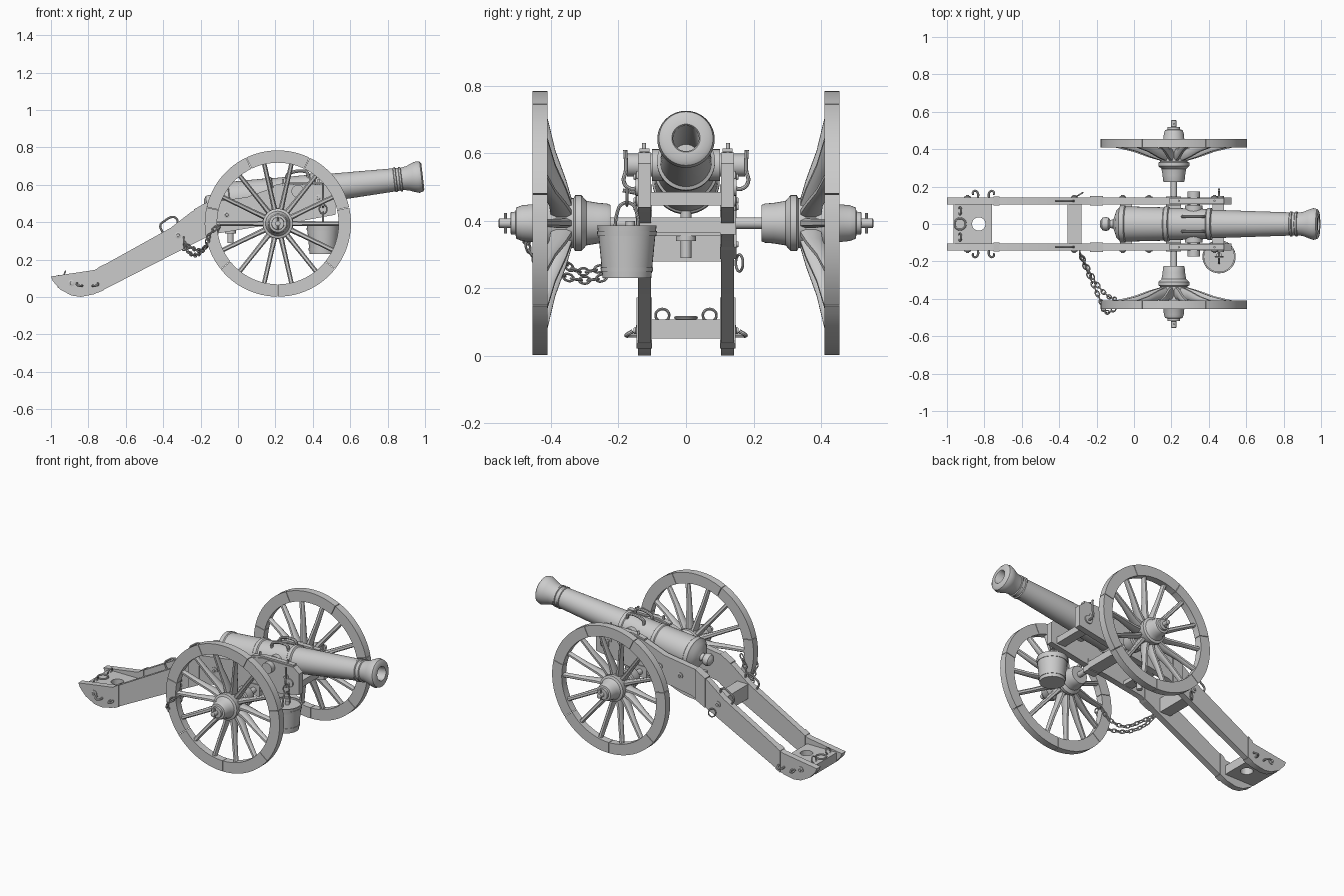
import bpy, bmesh, math
from math import pi, cos, sin, radians
from mathutils import Vector, Matrix

if "Cube" in bpy.data.objects:
    bpy.data.objects.remove(bpy.data.objects["Cube"])


def finish(name, bm):
    bmesh.ops.remove_doubles(bm, verts=bm.verts, dist=1e-5)
    bmesh.ops.recalc_face_normals(bm, faces=bm.faces)
    me = bpy.data.meshes.new(name)
    bm.to_mesh(me)
    bm.free()
    ob = bpy.data.objects.new(name, me)
    bpy.context.collection.objects.link(ob)
    return ob


def lathe(name, prof, origin, axis, segs=40, arcs=((0, 2 * pi),), closed=False):
    """Turn (distance along axis, radius) points about an axis."""
    bm = bmesh.new()
    rot = Vector(axis).to_track_quat('Z', 'Y')
    for a0, a1 in arcs:
        rings = []
        for i in range(segs + 1):
            a = a0 + (a1 - a0) * i / segs
            rings.append([bm.verts.new(Vector(origin) + rot @ Vector((r * cos(a), r * sin(a), t)))
                          for t, r in prof])
        n = len(prof)
        for p, q in zip(rings, rings[1:]):
            for j in range(n if closed else n - 1):
                k = (j + 1) % n
                bm.faces.new((p[j], p[k], q[k], q[j]))
        if closed:
            bm.faces.new(rings[0])
            bm.faces.new(rings[-1])
    bmesh.ops.dissolve_degenerate(bm, edges=bm.edges, dist=1e-6)
    return finish(name, bm)


def rod(name, a, b, r, segs=20):
    a, b = Vector(a), Vector(b)
    d = (b - a).length
    return lathe(name, [(0, 0), (0, r), (d, r), (d, 0)], a, b - a, segs)


def plate(name, pts, y0, y1):
    """Extrude an x-z outline between two y values."""
    bm = bmesh.new()
    f = bm.faces.new([bm.verts.new((x, y0, z)) for x, z in pts])
    ext = bmesh.ops.extrude_face_region(bm, geom=[f])
    bmesh.ops.translate(bm, vec=(0, y1 - y0, 0),
                        verts=[v for v in ext['geom'] if isinstance(v, bmesh.types.BMVert)])
    return finish(name, bm)


def box(name, x0, x1, y0, y1, z0, z1):
    return plate(name, [(x0, z0), (x1, z0), (x1, z1), (x0, z1)], y0, y1)


def tube(name, pts, r, cyclic=False):
    """Round bar bent along a smooth path."""
    cu = bpy.data.curves.new(name, 'CURVE')
    cu.dimensions, cu.bevel_depth, cu.bevel_resolution = '3D', r, 2
    cu.resolution_u, cu.use_fill_caps = 5, True
    sp = cu.splines.new('BEZIER')
    sp.bezier_points.add(len(pts) - 1)
    sp.use_cyclic_u = cyclic
    for bp, p in zip(sp.bezier_points, pts):
        bp.co = p
        bp.handle_left_type = bp.handle_right_type = 'AUTO'
    tmp = bpy.data.objects.new(name + "_path", cu)
    bpy.context.collection.objects.link(tmp)
    me = bpy.data.meshes.new_from_object(tmp.evaluated_get(bpy.context.evaluated_depsgraph_get()))
    bpy.data.objects.remove(tmp)
    ob = bpy.data.objects.new(name, me)
    bpy.context.collection.objects.link(ob)
    return ob


def ring(name, c, u, v, ru, rv, r):
    c, u, v = Vector(c), Vector(u).normalized(), Vector(v).normalized()
    return tube(name, [c + u * ru * cos(i * pi / 4) + v * rv * sin(i * pi / 4) for i in range(8)], r, True)


# Barrel: turned, hollow, tilted up, with trunnions and lifting handles
P, tilt = Vector((.32, 0, .565)), radians(6.8)
D, U = Vector((cos(tilt), 0, sin(tilt))), Vector((-sin(tilt), 0, cos(tilt)))
lathe("barrel", [(.2, 0), (.2, .038), (.667, .038), (.673, .042), (.673, .068), (.665, .08), (.645, .085),
                 (.62, .077), (.59, .065), (.56, .06), (.557, .066), (.548, .066), (.545, .061), (.532, .061),
                 (.529, .067), (.52, .067), (.517, .062), (.1, .076), (.095, .086), (.075, .086), (.07, .081),
                 (-.13, .086), (-.135, .094), (-.155, .094), (-.16, .089), (-.365, .094), (-.37, .1),
                 (-.395, .1), (-.4, .09), (-.415, .075), (-.425, .045), (-.433, .024), (-.45, .022),
                 (-.458, .033), (-.475, .038), (-.492, .033), (-.503, .018), (-.506, 0)], P, D, 56)
rod("trunnions", P + Vector((0, -.175, 0)), P + Vector((0, .175, 0)), .034, 28)
for s in (-1, 1):
    rod("trunnion_shoulder", P + Vector((0, s * .06, 0)), P + Vector((0, s * .1, 0)), .047, 28)
    tube("barrel_handle", [P + D * t + U * h + Vector((0, s * .04, 0)) for t, h in
                           [(-.05, .065), (-.045, .095), (-.01, .106), (.03, .106), (.06, .095), (.065, .06)]], .009)

# Carriage cheeks and their ironwork
cheek = [(-1, .11), (-.765, .145), (-.36, .37), (-.25, .455), (-.16, .505), (.05, .535), (.2, .59), (.27, .603),
         (.48, .603), (.52, .57), (.52, .44), (.3, .4), (.1, .375), (-.14, .335), (-.71, .043), (-.77, .015),
         (-.84, .001), (-.89, .008), (-.95, .04), (-.99, .085)]
for s in (-1, 1):
    plate("cheek", cheek, s * .104, s * .142)
    plate("cap_square", [(.19, .586), (.265, .604), (.48, .604), (.48, .614), (.262, .614), (.19, .597)],
          s * .108, s * .138)
    for x in (.24, .43):
        rod("cap_pin", (x, s * .124, .55), (x, s * .124, .63), .006, 12)
    plate("cheek_strap", [(-.235, .287), (-.165, .322), (-.165, .508), (-.235, .469)], s * .1, s * .149)
    plate("trail_strap", [(-.75, .022), (-.72, .036), (-.72, .173), (-.75, .156)], s * .1, s * .147)
    plate("axle_strap", [(.17, .36), (.25, .36), (.25, .43), (.17, .43)], s * .1, s * .148)
    tube("trail_handle", [(-.4, s * .123, .34), (-.415, s * .123, .385), (-.395, s * .123, .405),
                          (-.35, s * .123, .428), (-.33, s * .123, .42), (-.32, s * .123, .385)], .006)
    for x, z in ((-.32, .33), (-.89, .075), (-.06, .44), (.08, .46), (.43, .53)):
        lathe("bolt_head", [(0, 0), (0, .018), (.006, .018), (.008, .009), (.014, .008), (.014, 0)],
              (x, s * .141, z), (0, s, 0), 16)
    # trail side hooks
    for x in (-.835, -.775):
        d = -1 if x < -.8 else 1
        tube("trail_hook", [(x, s * .135, .06), (x, s * .165, .06), (x + d * .012, s * .177, .06),
                            (x + d * .025, s * .172, .065), (x + d * .026, s * .158, .073)], .006)
    # upright drag hooks near the front
    tube("drag_hook", [(.455, s * .135, .5), (.455, s * .165, .495), (.455, s * .184, .515), (.455, s * .178, .55),
                       (.455, s * .18, .61)], .006)
    rod("drag_hook_plate", (.455, s * .141, .5), (.455, s * .149, .5), .026, 20)
    ring("trail_ring", (-.93, s * .07, .12), (0, 1, 0), (.4, 0, 1), .02, .02, .004)
ring("cheek_ring", (-.29, .158, .275), (.5, .3, 0), (0, 0, 1), .02, .025, .004)

# Cross pieces between the cheeks
box("middle_transom", -.355, -.28, -.106, .106, .28, .37)
box("axle_bed", .17, .25, -.106, .106, .365, .41)
box("front_transom", .42, .48, -.106, .106, .445, .485)
box("screw_bar", -.075, -.01, -.106, .106, .355, .38)
rod("elevating_screw", (-.04, 0, .29), (-.04, 0, .43), .016)
rod("screw_collar", (-.04, 0, .34), (-.04, 0, .357), .03)
transom = box("trail_transom", -.965, -.76, -.106, .106, .052, .108)
cutter = rod("pintle_hole_cutter", (-.83, 0, 0), (-.83, 0, .2), .036, 32)
cutter.hide_render = True
cutter.hide_set(True)
mod = transom.modifiers.new("pintle_hole", 'BOOLEAN')
mod.object, mod.operation, mod.solver = cutter, 'DIFFERENCE', 'EXACT'
ring("lunette_ring", (-.93, 0, .113), (1, 0, 0), (0, 1, 0), .03, .03, .005)

# Axle and dished wheels: seven felloes, fourteen spokes
W = Vector((.213, 0, .393))
rod("axle", W + Vector((0, -.25, 0)), W + Vector((0, .25, 0)), .017)
for s in (-1, 1):
    hub = [(.224, 0), (.224, .054), (.234, .058), (.26, .06), (.295, .066), (.31, .083), (.328, .083), (.333, .074),
           (.4, .076), (.41, .08), (.43, .08), (.435, .066), (.455, .056), (.485, .053), (.503, .046), (.505, .034),
           (.519, .033), (.52, .014), (.553, .014), (.555, .011), (.555, 0)]
    lathe("hub", hub, W, (0, s, 0), 36)
    rod("linch_pin", W + Vector((0, s * .535, -.03)), W + Vector((0, s * .535, .03)), .005, 10)
    step, gap = 2 * pi / 7, .004
    base = pi / 2  # the seam of the first felloe sits at the ground
    q = Vector((0, s, 0)).to_track_quat('Z', 'Y').inverted() @ Vector((0, 0, -1))
    base = math.atan2(q.y, q.x)
    lathe("wheel_rim", [(.41, .325), (.41, .391), (.454, .391), (.454, .325)], W, (0, s, 0), 12,
          [(base + k * step + gap, base + (k + 1) * step - gap) for k in range(7)], True)
    bm = bmesh.new()
    for k in range(14):
        a = -pi / 2 + (k + .5) * pi / 7
        rad, tan = Vector((cos(a), 0, sin(a))), Vector((-sin(a), 0, cos(a)))
        prev = None
        # radius, inner y, outer y, half width
        for r, yi, yo, w in ((.06, .335, .4, .015), (.13, .355, .405, .013), (.22, .387, .424, .012),
                             (.335, .414, .444, .012)):
            m = (yi + yo) / 2
            e = (yo - yi) / 2
            loop = [bm.verts.new(W + rad * r + tan * w * i + Vector((0, s * (m + e * j), 0)))
                    for i, j in ((.5, 1), (1, .5), (1, -.5), (.5, -1), (-.5, -1), (-1, -.5), (-1, .5), (-.5, 1))]
            if prev:
                for i in range(8):
                    bm.faces.new((prev[i], prev[(i + 1) % 8], loop[(i + 1) % 8], loop[i]))
            prev = loop
    finish("wheel_spokes", bm)

# Water bucket hung from the near side
B = Vector((.455, -.175, 0))
lathe("bucket", [(.23, 0), (.23, .072), (.25, .074), (.25, .077), (.262, .078), (.262, .075), (.355, .084),
                 (.355, .087), (.37, .089), (.37, .086), (.386, .088), (.386, .08), (.376, .08), (.376, 0)],
      B, (0, 0, 1), 36)
tube("bucket_bail", [B + Vector((0, y, z)) for y, z in
                     ((-.035, .372), (-.03, .42), (-.014, .45), (.014, .45), (.03, .42), (.035, .372))], .005)
ring("bucket_ring", B + Vector((0, 0, .47)), (1, 0, 0), (0, 0, 1), .02, .025, .004)
rod("bucket_plug", B + Vector((0, .01, .37)), B + Vector((0, .01, .4)), .014, 16)
rod("bucket_hanger", B + Vector((0, .04, .48)), B + Vector((0, -.012, .49)), .006, 10)


# Locking chain: two strands from the cheek, looped round the rim
def chain(pts):
    path, out = [Vector(p) for p in pts], []
    for i in range(len(path) - 1):
        p = [path[max(0, min(len(path) - 1, i + k))] for k in (-1, 0, 1, 2)]
        for n in range(40):
            t = n / 40
            out.append(.5 * (2 * p[1] + (p[2] - p[0]) * t + (2 * p[0] - 5 * p[1] + 4 * p[2] - p[3]) * t * t
                             + (3 * p[1] - p[0] - 3 * p[2] + p[3]) * t ** 3))
    last, n = out[0], 0
    for c in out[1:]:
        if (c - last).length > .026:
            d = (c - last).normalized()
            side = d.cross(Vector((0, 0, 1))).normalized()
            v = side if n % 2 else d.cross(side)
            ring("chain_link", (c + last) / 2, d, v, .018, .010, .0036)
            last, n = c, n + 1


chain([(-.29, -.15, .29), (-.265, -.22, .24), (-.22, -.32, .225), (-.17, -.43, .27), (-.16, -.468, .32),
       (-.12, -.468, .37), (-.09, -.43, .39)])
chain([(-.29, -.15, .29), (-.25, -.23, .265), (-.2, -.32, .25), (-.14, -.385, .305), (-.09, -.405, .385)])
ring("chain_eye", (-.29, -.15, .3), (0, 1, 0), (0, 0, 1), .014, .02, .005)

# Smooth round surfaces, keep hard edges
bpy.ops.object.select_all(action='DESELECT')
for ob in bpy.context.scene.objects:
    if ob.type == 'MESH' and ob is not cutter:
        ob.select_set(True)
        bpy.context.view_layer.objects.active = ob
bpy.ops.object.shade_smooth_by_angle(angle=radians(35))
